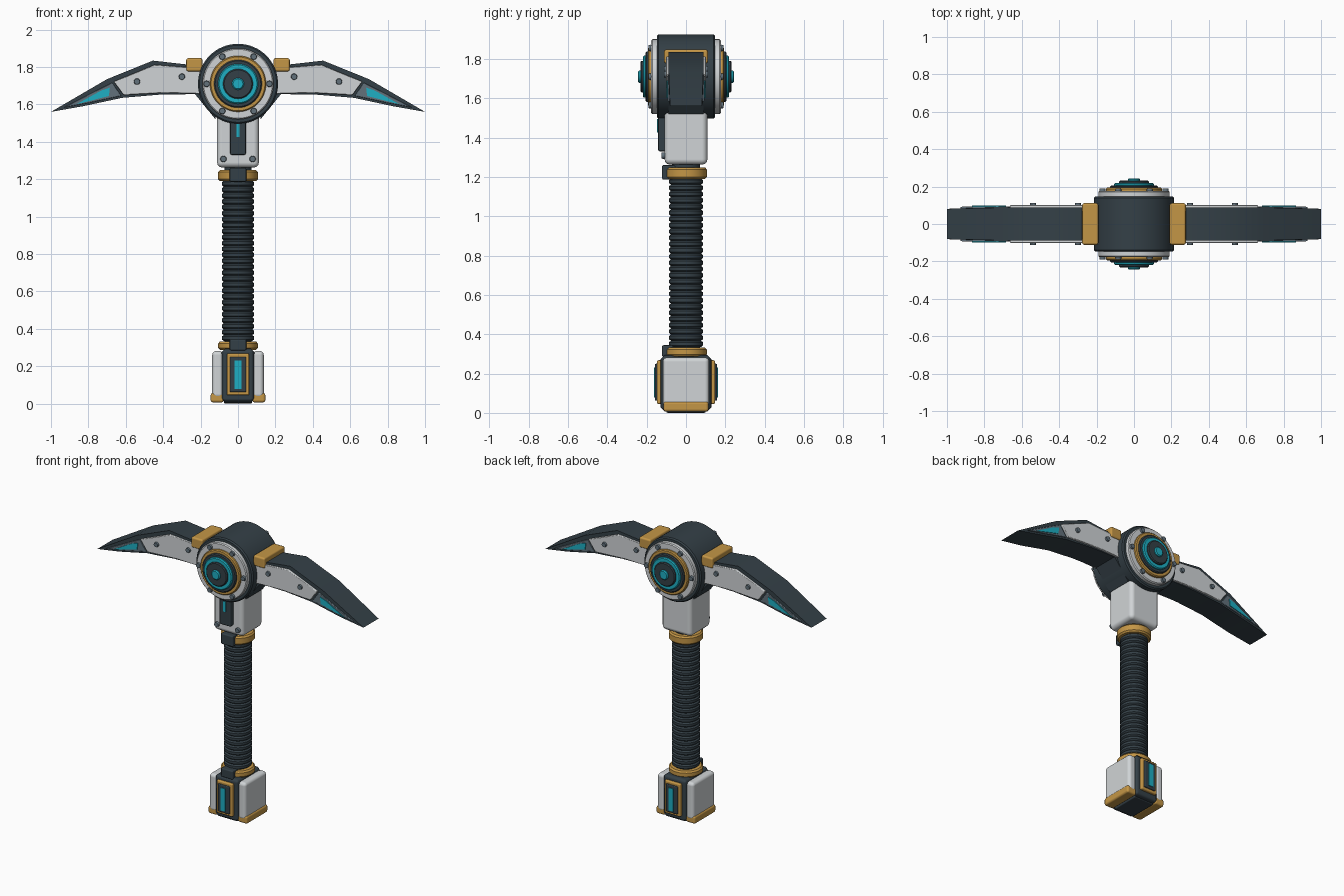
import bpy, bmesh, math
from mathutils import Matrix, Vector

if "Cube" in bpy.data.objects:
    bpy.data.objects.remove(bpy.data.objects["Cube"])


def material(name, r, g, b):
    m = bpy.data.materials.new(name)
    lin = [((c / 255 + 0.055) / 1.055) ** 2.4 for c in (r, g, b)]
    m.diffuse_color = (*lin, 1)
    m.use_nodes = True
    m.node_tree.nodes["Principled BSDF"].inputs["Base Color"].default_value = m.diffuse_color
    return m


DARK = material("dark slate", 52, 64, 71)
LIGHT = material("pale grey", 208, 212, 214)
GOLD = material("gold", 196, 150, 70)
CYAN = material("cyan glow", 30, 175, 195)
STEEL = material("steel grey", 98, 113, 123)
HUB_Z = 1.71


def finish(name, bm, mat, bevel=0.0, segs=2, mirror=""):
    bmesh.ops.recalc_face_normals(bm, faces=bm.faces)
    me = bpy.data.meshes.new(name)
    bm.to_mesh(me)
    bm.free()
    me.materials.append(mat)
    ob = bpy.data.objects.new(name, me)
    bpy.context.collection.objects.link(ob)
    bpy.context.view_layer.objects.active = ob
    ob.select_set(True)
    bpy.ops.object.shade_smooth_by_angle(angle=math.radians(35))
    ob.select_set(False)
    if bevel:
        b = ob.modifiers.new("bevel", 'BEVEL')
        b.width, b.segments, b.limit_method = bevel, segs, 'ANGLE'
        b.harden_normals = True
    if mirror:
        m = ob.modifiers.new("mirror", 'MIRROR')
        m.use_axis = ["X" in mirror, "Y" in mirror, False]
        m.use_clip = False
        m.use_mirror_merge = False
    return ob


def box(name, lo, hi, mat, bevel=0.0, segs=2, mirror=""):
    bm = bmesh.new()
    lo, hi = Vector(lo), Vector(hi)
    bmesh.ops.create_cube(bm, size=1)
    bmesh.ops.scale(bm, vec=hi - lo, verts=bm.verts)
    bmesh.ops.translate(bm, vec=(lo + hi) / 2, verts=bm.verts)
    return finish(name, bm, mat, bevel, segs, mirror)


def prism(name, pts, y0, y1, mat, bevel=0.0, mirror="X", tip=None):
    """Outline in x/z extruded along y."""
    bm = bmesh.new()
    f = bm.faces.new([bm.verts.new((x, y0, z)) for x, z in pts])
    r = bmesh.ops.extrude_face_region(bm, geom=[f])
    for v in r["geom"]:
        if isinstance(v, bmesh.types.BMVert):
            v.co.y = y1
    if tip:
        for v in bm.verts:
            if v.co.x > 0.99:
                v.co.y *= tip
    return finish(name, bm, mat, bevel, 1, mirror)


def lathe(name, prof, mat, to_y=False, mirror="", steps=48):
    """Radius/height profile turned about z, or about the hub axis."""
    bm = bmesh.new()
    vs = [bm.verts.new((r, 0, h)) for r, h in prof]
    es = [bm.edges.new(p) for p in zip(vs, vs[1:])]
    bmesh.ops.spin(bm, geom=vs + es, axis=(0, 0, 1), cent=(0, 0, 0),
                   angle=2 * math.pi, steps=steps)
    bmesh.ops.remove_doubles(bm, verts=bm.verts, dist=1e-5)
    if to_y:
        bmesh.ops.transform(bm, verts=bm.verts, matrix=Matrix.Translation((0, 0, HUB_Z))
                            @ Matrix.Rotation(math.pi / 2, 4, 'X'))
    return finish(name, bm, mat, mirror=mirror)


def disc(name, r, h0, h1, mat, c=0.006):
    prof = [(0, h0), (r, h0), (r, h1 - c), (r - c, h1), (0, h1)]
    return lathe(name, prof, mat, True, "Y")


def bolts(name, spots, y0, y1, mirror):
    """Round bolt heads pointing to the front."""
    bm = bmesh.new()
    for x, z in spots:
        bmesh.ops.create_cone(bm, cap_ends=True, segments=16, radius1=0.018, radius2=0.015,
                              depth=y1 - y0, matrix=Matrix.Translation((x, -(y0 + y1) / 2, z))
                              @ Matrix.Rotation(math.pi / 2, 4, 'X'))
    return finish(name, bm, STEEL, mirror=mirror)


# Hub drum and its stepped discs on both faces
lathe("hub_drum", [(0, -0.148), (0.206, -0.148), (0.214, -0.14), (0.214, 0.14),
                   (0.206, 0.148), (0, 0.148)], DARK, True, steps=64)
disc("hub_pale_ring", 0.19, 0.14, 0.177, LIGHT)
disc("hub_gold_ring", 0.15, 0.17, 0.194, GOLD)
disc("hub_dark_ring", 0.128, 0.19, 0.206, DARK)
disc("hub_glow_ring", 0.107, 0.2, 0.219, CYAN)
disc("hub_dark_disc", 0.08, 0.21, 0.232, DARK)
disc("hub_glow_core", 0.032, 0.225, 0.244, CYAN)
bolts("hub_bolts", [(0.168 * math.cos(k * math.pi / 3), HUB_Z + 0.168 * math.sin(k * math.pi / 3))
                    for k in range(6)], 0.17, 0.19, "Y")

# Pick blades with side plates, glow inlays and bolts
prism("pick_blade", [(0.1, 1.8), (0.27, 1.813), (0.455, 1.834), (0.7, 1.735), (1.0, 1.56),
                     (0.83, 1.59), (0.62, 1.635), (0.42, 1.652), (0.23, 1.655), (0.12, 1.52)],
      -0.088, 0.088, DARK, tip=0.92)
prism("blade_side_plate", [(0.15, 1.79), (0.445, 1.812), (0.665, 1.722), (0.612, 1.65),
                           (0.39, 1.662), (0.15, 1.655)], -0.102, -0.08, LIGHT, 0.004, "XY")
prism("blade_tip_plate", [(0.672, 1.716), (0.76, 1.672), (0.93, 1.584), (0.8, 1.608), (0.624, 1.646)],
      -0.094, -0.08, STEEL, 0.003, "XY")
prism("blade_glow_inlay", [(0.685, 1.69), (0.73, 1.675), (0.865, 1.6), (0.69, 1.645)],
      -0.099, -0.09, CYAN, 0, "XY")
bolts("blade_bolts", [(0.30, 1.748), (0.54, 1.722)], 0.095, 0.113, "XY")

# Gold clamps where blades meet the hub
box("blade_clamp", (0.19, -0.112, 1.776), (0.277, 0.112, 1.848), GOLD, 0.012, 2, "X")

# Neck block with front panel
box("neck_block", (-0.112, -0.109, 1.262), (0.112, 0.109, 1.56), LIGHT, 0.028, 3)
box("neck_panel", (-0.042, -0.142, 1.33), (0.042, -0.1, 1.53), DARK, 0.008)
box("neck_glow_strip", (-0.008, -0.147, 1.425), (0.008, -0.138, 1.495), CYAN)
bolts("neck_bolts", [(-0.078, 1.308), (0.078, 1.308)], 0.1, 0.124, "")

# Handle core and ribbed grip
lathe("handle_core", [(0, 0.25), (0.072, 0.25), (0.072, 1.29), (0, 1.29)], DARK)
N, Z0, Z1 = 27, 0.335, 1.192
step = (Z1 - Z0) / N
grip = [(0, Z0)]
for i in range(N):
    z = Z0 + i * step
    grip += [(0.077, z), (0.086, z + 0.25 * step), (0.086, z + 0.75 * step)]
lathe("ribbed_grip", grip + [(0.077, Z1), (0, Z1)], DARK, steps=40)

# Gold collars with dark front latches
for name, a, b in (("upper", 1.19, 1.248), ("lower", 0.288, 0.332)):
    lathe(name + "_collar", [(0, a), (0.097, a), (0.106, a + 0.01), (0.106, b - 0.01),
                             (0.097, b), (0, b)], GOLD)
    box(name + "_latch", (-0.045, -0.122, a - 0.004), (0.045, -0.05, b + 0.012), DARK, 0.008)

# Pommel core, cheeks and feet
box("pommel_core", (-0.09, -0.13, 0.006), (0.09, 0.13, 0.295), DARK, 0.022, 1)
box("pommel_cheek", (0.078, -0.118, 0.03), (0.138, 0.118, 0.282), LIGHT, 0.022, 3, "X")
box("pommel_foot", (0.075, -0.115, 0.006), (0.147, 0.115, 0.058), GOLD, 0.014, 2, "X")
box("pommel_base", (-0.075, -0.1, 0.0), (0.075, 0.1, 0.03), DARK, 0.008)

# Framed glow window on the pommel front and back
box("window_frame", (-0.06, -0.148, 0.045), (0.06, -0.12, 0.268), GOLD, 0.008, 2, "Y")
box("window_panel", (-0.044, -0.158, 0.062), (0.044, -0.14, 0.25), DARK, 0.006, 2, "Y")
box("window_glow", (-0.018, -0.163, 0.078), (0.018, -0.154, 0.232), CYAN, 0, 1, "Y")
